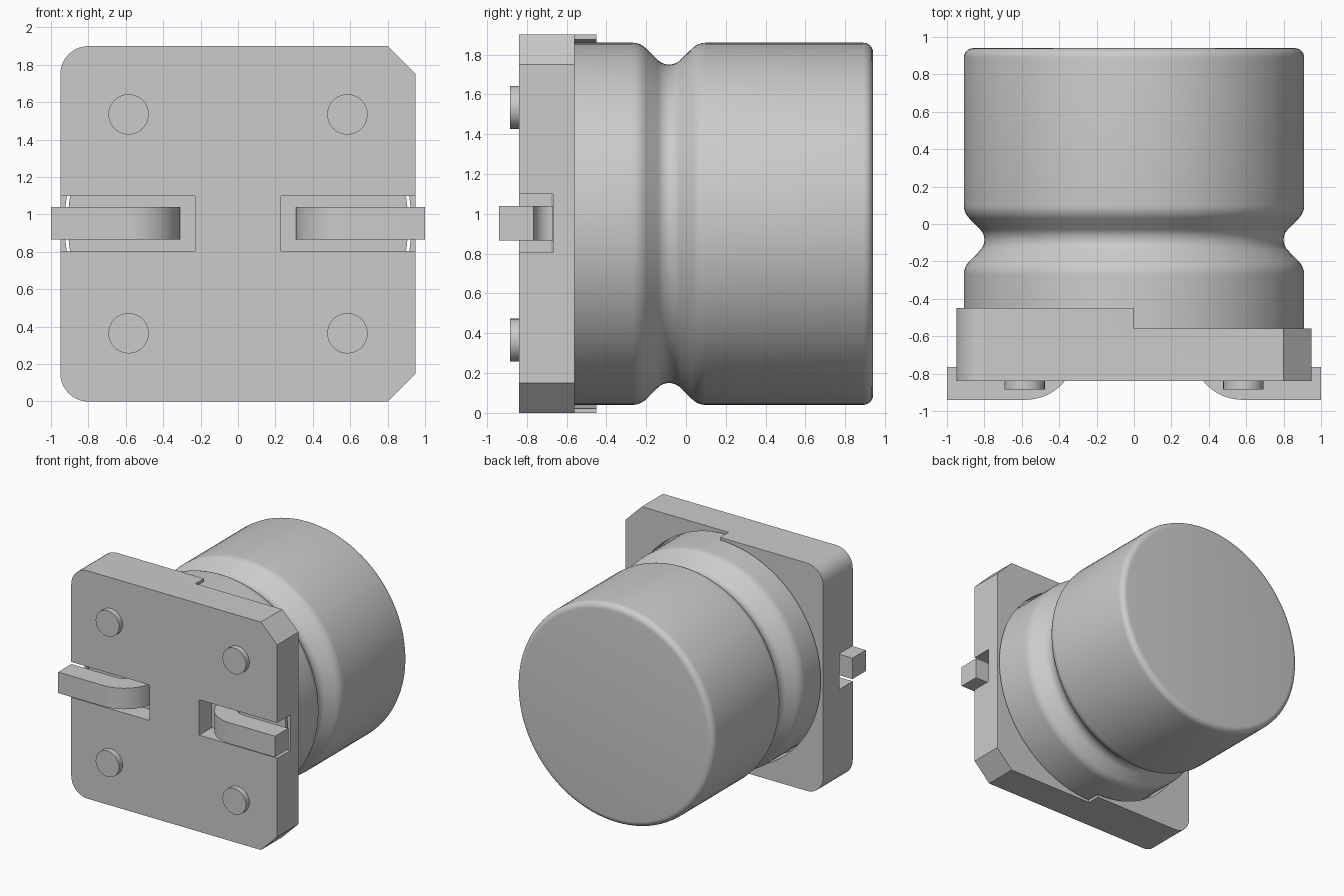
import bpy
import bmesh
from math import cos, sin, pi, radians
from mathutils import Vector, Matrix

cube = bpy.data.objects.get("Cube")
if cube:
    bpy.data.objects.remove(cube, do_unlink=True)

grey = bpy.data.materials.new("light_grey")
grey.use_nodes = True
grey.diffuse_color = (0.6, 0.6, 0.6, 1)
grey.node_tree.nodes["Principled BSDF"].inputs["Base Color"].default_value = (0.6, 0.6, 0.6, 1)

MID = 0.95  # height of the can axis


def arc(cx, cy, r, start, end, steps=10):
    """Points on an arc, angles in degrees."""
    angles = [radians(start + (end - start) * i / steps) for i in range(steps + 1)]
    return [(cx + r * cos(a), cy + r * sin(a)) for a in angles]


def finish(name, bm):
    bmesh.ops.recalc_face_normals(bm, faces=bm.faces)
    mesh = bpy.data.meshes.new(name)
    bm.to_mesh(mesh)
    bm.free()
    mesh.materials.append(grey)
    obj = bpy.data.objects.new(name, mesh)
    bpy.context.collection.objects.link(obj)
    return obj


def select(obj):
    bpy.ops.object.select_all(action="DESELECT")
    obj.select_set(True)
    bpy.context.view_layer.objects.active = obj


def smooth(obj):
    select(obj)
    bpy.ops.object.shade_smooth_by_angle(angle=radians(30))


def prism(name, points, low, high, axis="Y"):
    """Extrude an outline in XZ along Y, or an outline in XY along Z."""
    def place(a, b, c):
        return Vector((a, c, b)) if axis == "Y" else Vector((a, b, c))
    bm = bmesh.new()
    face = bm.faces.new([bm.verts.new(place(a, b, low)) for a, b in points])
    new = bmesh.ops.extrude_face_region(bm, geom=[face])["geom"]
    verts = [v for v in new if isinstance(v, bmesh.types.BMVert)]
    bmesh.ops.translate(bm, verts=verts, vec=place(0, 0, high - low))
    return finish(name, bm)


def rect(x0, x1, z0, z1):
    return [(x0, z0), (x1, z0), (x1, z1), (x0, z1)]


def circle(cx, cz, r, steps):
    return arc(cx, cz, r, 0, 360, steps)[:-1]


def cut(target, cutter):
    cutter.hide_render = True
    mod = target.modifiers.new("cut", "BOOLEAN")
    mod.operation = "DIFFERENCE"
    mod.solver = "EXACT"
    mod.object = cutter
    select(target)
    bpy.ops.object.modifier_apply(modifier=mod.name)
    bpy.data.objects.remove(cutter, do_unlink=True)


# Base plate: rounded corners on one side, chamfered on the other
E, C, TOP = 0.95, 0.15, 1.9
outline = [(E - C, 0), (E, C), (E, TOP - C), (E - C, TOP)]
outline += arc(-E + C, TOP - C, C, 90, 180) + arc(-E + C, C, C, 180, 270)
base = prism("base_plate", outline, -0.84, -0.45)

# Lower half step, round socket and the two lead slots
cut(base, prism("step_cutter", rect(0, 1.2, -0.2, 2.1), -0.56, -0.3))
cut(base, prism("socket_cutter", circle(0, MID, 0.927, 128), -0.675, -0.2))
for side in (-1, 1):
    cut(base, prism("slot_cutter", rect(*sorted((side * 0.23, side * 1.2)), 0.805, 1.1), -0.9, -0.668))
smooth(base)

# Can: lathed profile (radius, y) with a rolled groove and rounded rim
R, GROOVE = 0.91, -0.085
profile = [(0, -0.67), (R, -0.67)]
profile += arc(R - 0.1, GROOVE - 0.186, 0.1, 0, 45, 6)
profile += arc(0.88, GROOVE, 0.08, 225, 135, 12)
profile += arc(R - 0.1, GROOVE + 0.186, 0.1, -45, 0, 6)
profile += arc(R - 0.05, 0.89, 0.05, 0, 90, 6)
profile.append((0, 0.94))
bm = bmesh.new()
verts = [bm.verts.new((r, y, MID)) for r, y in profile]
edges = [bm.edges.new(pair) for pair in zip(verts, verts[1:])]
bmesh.ops.spin(bm, geom=verts + edges, cent=(0, 0, MID), axis=(0, 1, 0),
               angle=2 * pi, steps=96, use_duplicate=False)
bmesh.ops.remove_doubles(bm, verts=bm.verts, dist=0.0005)
smooth(finish("can", bm))

# Bent leads: flat foot, bend, and a short leg running into the can
bend = [(1.0, -0.94)] + arc(0.58, -0.67, 0.27, -90, 0, 16) + [(0.85 - 0.0, -0.6)]
bend += [(0.675, -0.6)]
lead = [(1.0, -0.94)]
lead += [(x, y) for x, y in arc(0.58, -0.67, 0.27, 270, 180, 16)]
lead += [(0.31, -0.64), (0.485, -0.64)]
lead += arc(0.58, -0.67, 0.095, 180, 270, 12)
lead += [(1.0, -0.765)]
for side, label in ((1, "left"), (-1, "right")):
    smooth(prism(label + "_lead", [(side * x, y) for x, y in lead], 0.865, 1.04, "Z"))

# Four round standoff feet
for i, (sx, sz) in enumerate([(-1, -1), (1, -1), (-1, 1), (1, 1)]):
    smooth(prism(f"standoff_foot_{i + 1}", circle(sx * 0.585, MID + sz * 0.585, 0.108, 40), -0.885, -0.835))
